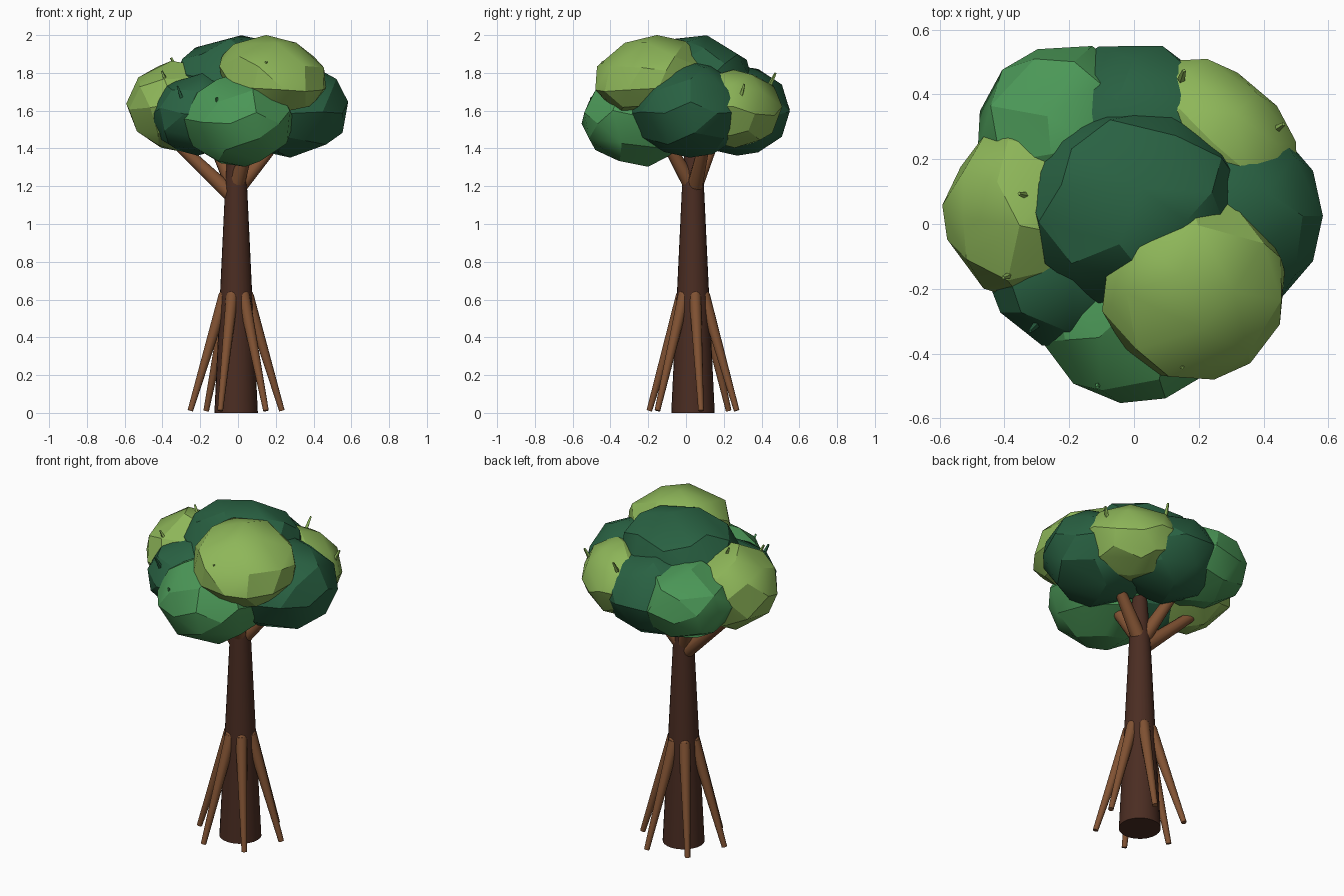
import bpy, math
from mathutils import Vector

if "Cube" in bpy.data.objects:
    bpy.data.objects.remove(bpy.data.objects["Cube"])


def material(name, rgb):
    m = bpy.data.materials.new(name)
    m.diffuse_color = (*rgb, 1)
    m.use_nodes = True
    m.node_tree.nodes["Principled BSDF"].inputs["Base Color"].default_value = m.diffuse_color
    return m


DARK = material("dark_leaf", (0.022, 0.12, 0.055))
MID = material("mid_leaf", (0.07, 0.31, 0.095))
LIGHT = material("light_leaf", (0.27, 0.47, 0.10))
BARK = material("dark_bark", (0.07, 0.026, 0.016))
WOOD = material("light_bark", (0.22, 0.085, 0.033))


def limb(name, a, b, r1, r2, mat, sides=12, smooth=True):
    """Tapered cylinder from point a to point b."""
    a, b = Vector(a), Vector(b)
    d = b - a
    bpy.ops.mesh.primitive_cone_add(vertices=sides, radius1=r1, radius2=r2, depth=d.length,
                                    location=(a + b) / 2, rotation=d.to_track_quat('Z', 'Y').to_euler())
    o = bpy.context.object
    o.name = name
    o.data.materials.append(mat)
    if smooth:
        bpy.ops.object.shade_smooth_by_angle(angle=math.radians(40))
    return o


def blob(name, loc, size, mat, turn=0, tilt=0):
    """Leaf clump: a sphere decimated to broad irregular facets; local x turned outward, then tilted down."""
    bpy.ops.mesh.primitive_ico_sphere_add(subdivisions=3, radius=1.01, location=loc,
                                          rotation=(0, math.radians(tilt), math.radians(turn)))
    o = bpy.context.object
    o.name = name
    o.scale = size
    bpy.ops.object.transform_apply(location=False, rotation=False, scale=True)
    o.data.materials.append(mat)
    dec = o.modifiers.new("facets", 'DECIMATE')
    dec.ratio = 0.22
    bpy.ops.object.modifier_apply(modifier=dec.name)
    bpy.ops.object.shade_smooth_by_angle(angle=math.radians(25))


CX, CY = -0.01, 0.037

# Trunk with a narrower top end
limb("trunk", (CX, CY, 0), (CX, CY, 1.2), 0.115, 0.058, BARK, 24)
limb("trunk_top", (CX, CY, 1.2), (CX, CY, 1.45), 0.058, 0.04, BARK, 24)

# Six prop roots around the trunk, each with a rounded upper end
for i in range(6):
    t = math.radians(10 + 60 * i)
    c, s = math.cos(t), math.sin(t)
    top = (CX + 0.062 * c, CY + 0.062 * s, 0.62)
    limb(f"root_{i + 1}", (CX + 0.246 * c, CY + 0.246 * s, 0.012), top, 0.015, 0.033, WOOD)
    bpy.ops.mesh.primitive_uv_sphere_add(segments=12, ring_count=6, radius=0.032, location=top)
    bpy.context.object.name = f"root_cap_{i + 1}"
    bpy.context.object.data.materials.append(WOOD)
    bpy.ops.object.shade_smooth_by_angle(angle=math.radians(40))

# Branches carrying the crown
for i, (a, b) in enumerate([
        ((-0.03, 0.04, 1.15), (-0.38, 0.10, 1.48)),
        ((0.0, 0.045, 1.19), (0.24, 0.11, 1.48)),
        ((-0.02, 0.045, 1.19), (-0.16, 0.17, 1.50)),
        ((-0.01, 0.03, 1.2), (0.08, -0.14, 1.5))]):
    limb(f"branch_{i + 1}", a, b, 0.042, 0.027, WOOD)

# Crown of overlapping leaf clumps
blob("crown_top", (0.0, 0.055, 1.75), (0.335, 0.30, 0.24), DARK)
blob("crown_top_front", (0.185, -0.20, 1.79), (0.29, 0.285, 0.19), LIGHT, -50, 18)
blob("crown_front", (0.005, -0.25, 1.55), (0.295, 0.30, 0.238), MID)
blob("crown_right", (0.275, 0.025, 1.605), (0.305, 0.30, 0.245), DARK)
blob("crown_back_right", (0.245, 0.255, 1.61), (0.215, 0.285, 0.20), LIGHT, 47)
blob("crown_back", (-0.01, 0.275, 1.60), (0.30, 0.275, 0.23), DARK)
blob("crown_back_left", (-0.215, 0.285, 1.61), (0.265, 0.265, 0.205), MID)
blob("crown_left", (-0.325, 0.04, 1.625), (0.255, 0.27, 0.23), LIGHT)
blob("crown_front_left", (-0.20, -0.125, 1.58), (0.26, 0.25, 0.21), DARK)

# Small leaf sprigs poking out of the crown
sprigs = [((-0.11, -0.49, 1.64), MID), ((-0.31, -0.32, 1.70), DARK), ((0.145, -0.43, 1.83), LIGHT),
          ((-0.39, -0.16, 1.78), LIGHT), ((-0.34, 0.09, 1.85), LIGHT), ((0.45, 0.30, 1.71), LIGHT),
          ((0.15, 0.46, 1.77), LIGHT)]
for i, (p, mat) in enumerate(sprigs):
    p = Vector(p)
    d = Vector((p.x, p.y, 0)).normalized() * 0.5 + Vector((0, 0, 1))
    limb(f"sprig_{i + 1}", p - d * 0.03, p + d * 0.03, 0.012, 0.006, mat, 4, False)
